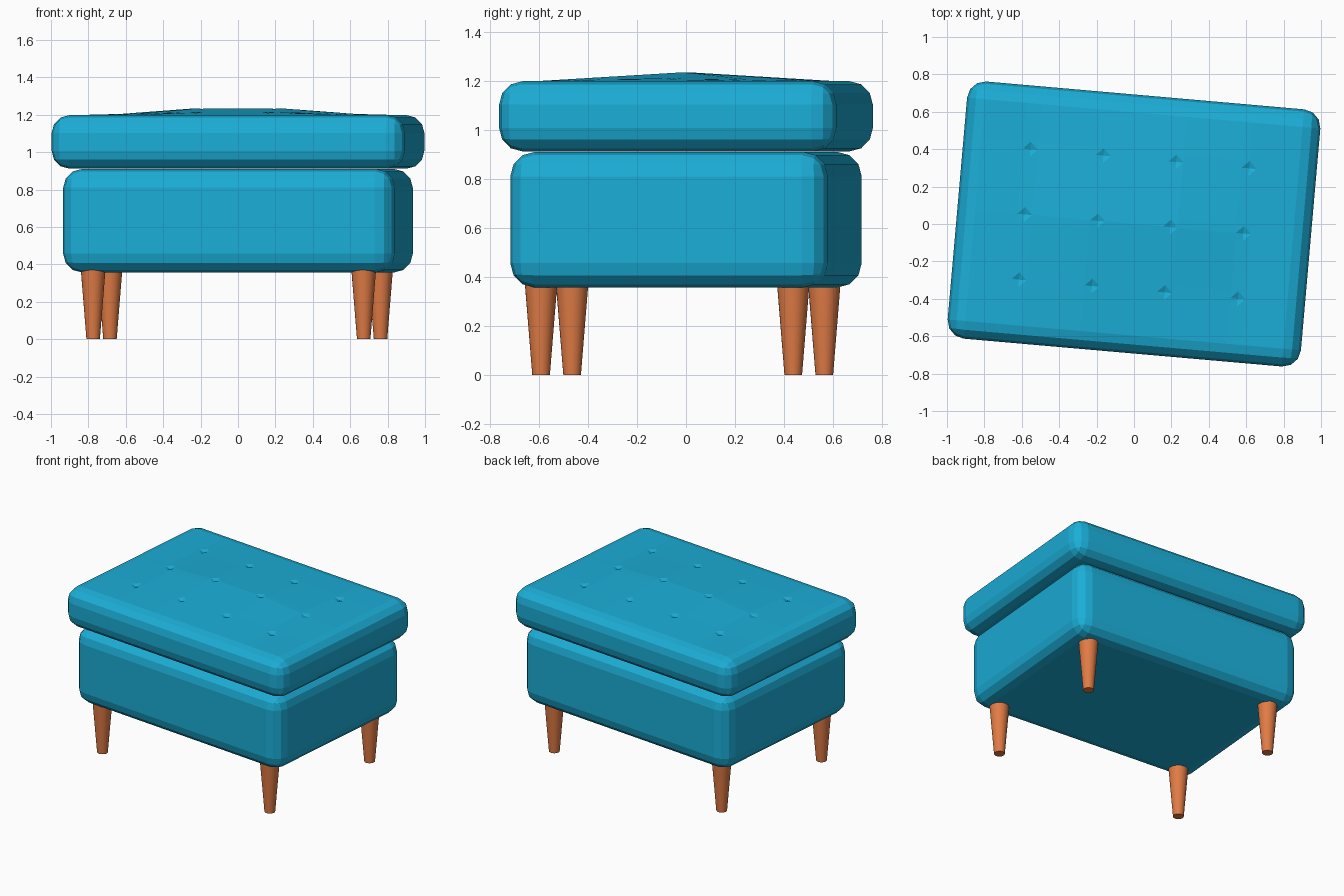
import bpy, bmesh, math
from mathutils import Vector, Matrix

if "Cube" in bpy.data.objects:
    bpy.data.objects.remove(bpy.data.objects["Cube"])

TURN = Matrix.Rotation(math.radians(-5), 4, 'Z')


def material(name, color):
    m = bpy.data.materials.new(name)
    m.diffuse_color = (*color, 1)
    m.use_nodes = True
    m.node_tree.nodes["Principled BSDF"].inputs["Base Color"].default_value = m.diffuse_color
    return m


teal = material("teal_fabric", (0.011, 0.42, 0.68))
wood = material("orange_wood", (0.75, 0.2, 0.06))


def finish(bm, name, mat):
    bmesh.ops.recalc_face_normals(bm, faces=bm.faces)
    bm.transform(TURN)
    me = bpy.data.meshes.new(name)
    bm.to_mesh(me)
    bm.free()
    me.materials.append(mat)
    ob = bpy.data.objects.new(name, me)
    bpy.context.collection.objects.link(ob)
    return ob


def rounded_box(hx, hy, z0, z1, r):
    bm = bmesh.new()
    bmesh.ops.create_cube(bm, size=2)
    for v in bm.verts:
        v.co = Vector((v.co.x * hx, v.co.y * hy, z1 if v.co.z > 0 else z0))
    bmesh.ops.bevel(bm, geom=bm.edges[:], offset=r, segments=3, profile=0.5, affect='EDGES')
    return bm


def cut(bm, axis, value):
    co, no = Vector(), Vector()
    co[axis], no[axis] = value, 1
    bmesh.ops.bisect_plane(bm, geom=bm.verts[:] + bm.edges[:] + bm.faces[:],
                           plane_co=co, plane_no=no, dist=1e-5)


# Upholstered base
finish(rounded_box(0.89, 0.65, 0.357, 0.91, 0.1), "base", teal)

# Cushion: rounded box with domed top and button dimples
HX, HY, R, Z0, Z1 = 0.948, 0.69, 0.095, 0.912, 1.198
cols, rows, d = (-0.587, -0.195, 0.195, 0.587), (-0.35, 0, 0.35), 0.04
bm = rounded_box(HX, HY, Z0, Z1, R)
for axis, places in ((0, cols), (1, rows)):
    for p in places:
        for o in (-d, 0, d):
            cut(bm, axis, p + o)


def is_button(v):
    return (v.co.z > Z1 - 1e-4 and any(abs(v.co.x - c) < 1e-4 for c in cols)
            and any(abs(v.co.y - r) < 1e-4 for r in rows))


# Split the quads round each button so every dimple is a four-sided pit
buttons = [v for v in bm.verts if is_button(v)]
for b in buttons:
    for f in list(b.link_faces):
        ring = [l.vert for l in f.loops]
        i = ring.index(b)
        bmesh.utils.face_split(f, ring[i - 1], ring[(i + 1) % len(ring)])


def dome(x, y):
    x, y = abs(x), abs(y)
    fx = 1 if x < 0.24 else max(0, 1 - (x - 0.24) / 0.42 * 0.88) if x < 0.66 else max(0, 0.12 * (0.85 - x) / 0.19)
    return 0.036 * fx * max(0, 1 - y / 0.597)


for v in bm.verts:
    if v.co.z > Z1 - 1e-4:
        v.co.z += dome(v.co.x, v.co.y)
for b in buttons:
    b.co.z -= 0.012
finish(bm, "cushion", teal)

# Four tapered legs, smooth round the sides
for sy, end in ((-1, "front"), (1, "back")):
    for sx, side in ((-1, "left"), (1, "right")):
        bm = bmesh.new()
        bmesh.ops.create_cone(bm, cap_ends=True, segments=24, radius1=0.036, radius2=0.067, depth=0.38,
                              matrix=Matrix.Translation((sx * 0.726 - 0.005, sy * 0.516 - 0.014, 0.19)))
        leg = finish(bm, f"{end}_{side}_leg", wood)
        bpy.ops.object.select_all(action='DESELECT')
        leg.select_set(True)
        bpy.context.view_layer.objects.active = leg
        bpy.ops.object.shade_smooth_by_angle(angle=math.radians(30))
